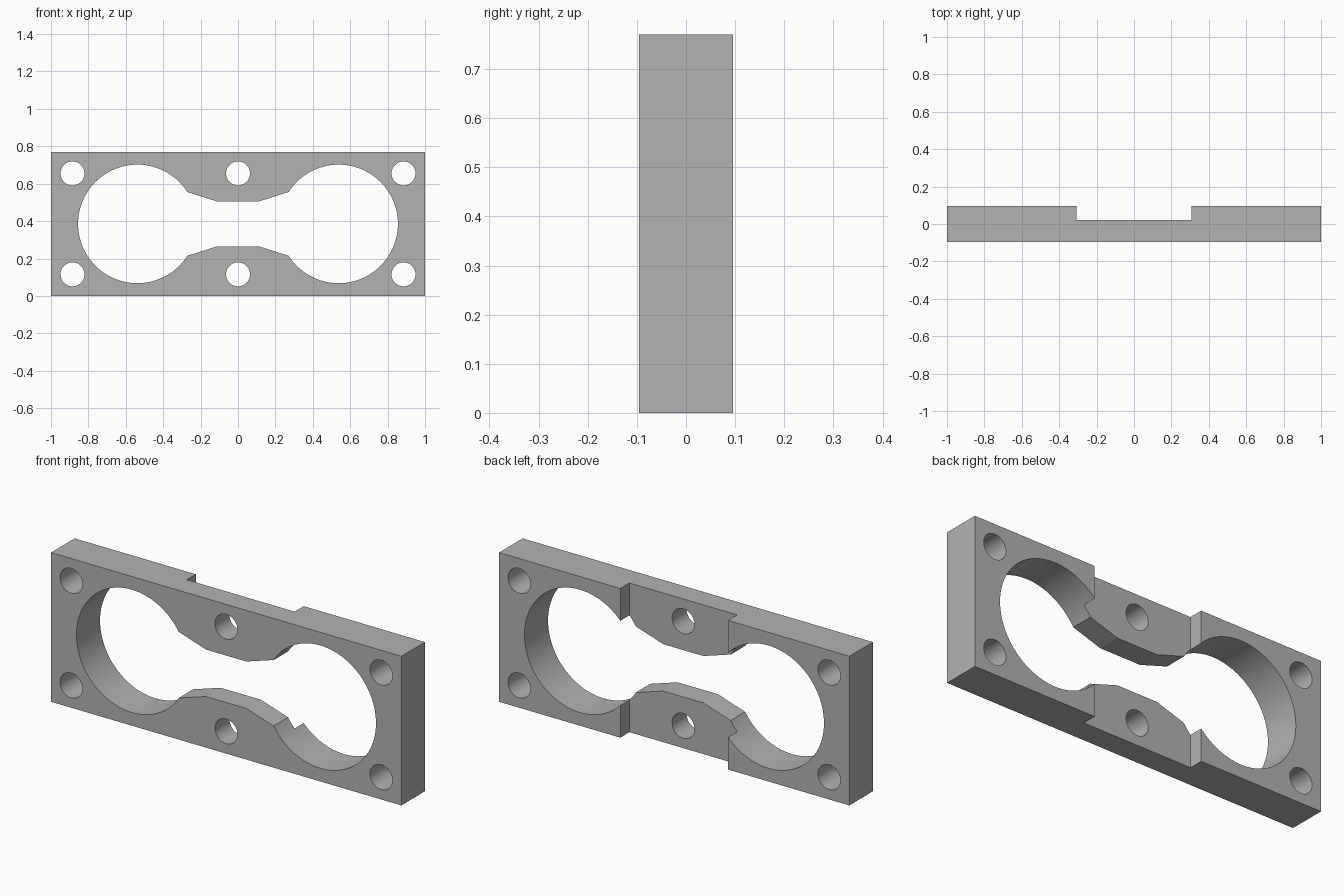
import bpy, bmesh, math
from mathutils import Vector

cube = bpy.data.objects.get("Cube")
if cube:
    bpy.data.objects.remove(cube, do_unlink=True)

HEIGHT, HALF_DEPTH = 0.77, 0.096
MID = HEIGHT / 2

grey = bpy.data.materials.new("plain grey")
grey.use_nodes = True
grey.diffuse_color = (0.45, 0.45, 0.45, 1)
grey.node_tree.nodes["Principled BSDF"].inputs["Base Color"].default_value = (0.45, 0.45, 0.45, 1)


def prism(name, outline, y0, y1):
    """Extrude an x-z outline from y0 to y1."""
    bm = bmesh.new()
    face = bm.faces.new([bm.verts.new((x, y0, z)) for x, z in outline])
    ext = bmesh.ops.extrude_face_region(bm, geom=[face])
    verts = [v for v in ext["geom"] if isinstance(v, bmesh.types.BMVert)]
    bmesh.ops.translate(bm, verts=verts, vec=Vector((0, y1 - y0, 0)))
    bmesh.ops.recalc_face_normals(bm, faces=bm.faces)
    mesh = bpy.data.meshes.new(name)
    bm.to_mesh(mesh)
    bm.free()
    mesh.materials.append(grey)
    obj = bpy.data.objects.new(name, mesh)
    bpy.context.collection.objects.link(obj)
    return obj


def rect(x, z0, z1):
    return [(-x, z0), (x, z0), (x, z1), (-x, z1)]


def circle(cx, cz, r, n):
    return [(cx + r * math.cos(math.tau * i / n), cz + r * math.sin(math.tau * i / n))
            for i in range(n)]


def cut(target, outline, y0=-0.3, y1=0.3):
    cutter = prism("cutter", outline, y0, y1)
    cutter.hide_render = True
    mod = target.modifiers.new("cut", "BOOLEAN")
    mod.operation, mod.solver, mod.object = "DIFFERENCE", "EXACT", cutter
    bpy.context.view_layer.objects.active = target
    bpy.ops.object.modifier_apply(modifier=mod.name)
    bpy.data.objects.remove(cutter, do_unlink=True)


# Rectangular block
plate = prism("bracket_plate", rect(1, 0, HEIGHT), -HALF_DEPTH, HALF_DEPTH)

# Shallow channel across the back
cut(plate, rect(0.308, -0.2, HEIGHT + 0.2), 0.022, 0.3)

# Two large round openings
for side in (-1, 1):
    cut(plate, circle(side * 0.538, MID, 0.317, 96))

# Tapered neck joining the openings
upper = [(0.42, 0.17), (0.269, 0.17), (0.115, 0.121),
         (-0.115, 0.121), (-0.269, 0.17), (-0.42, 0.17)]
lower = [(x, -z) for x, z in reversed(upper)]
cut(plate, [(x, MID + z) for x, z in upper + lower])

# Six bolt holes
for x in (-0.885, 0, 0.885):
    for side in (-1, 1):
        cut(plate, circle(x, MID + side * 0.27, 0.064, 48))

# Smooth the round walls, keep the corners sharp
bpy.ops.object.select_all(action="DESELECT")
plate.select_set(True)
bpy.context.view_layer.objects.active = plate
bpy.ops.object.shade_smooth_by_angle(angle=math.radians(12))
